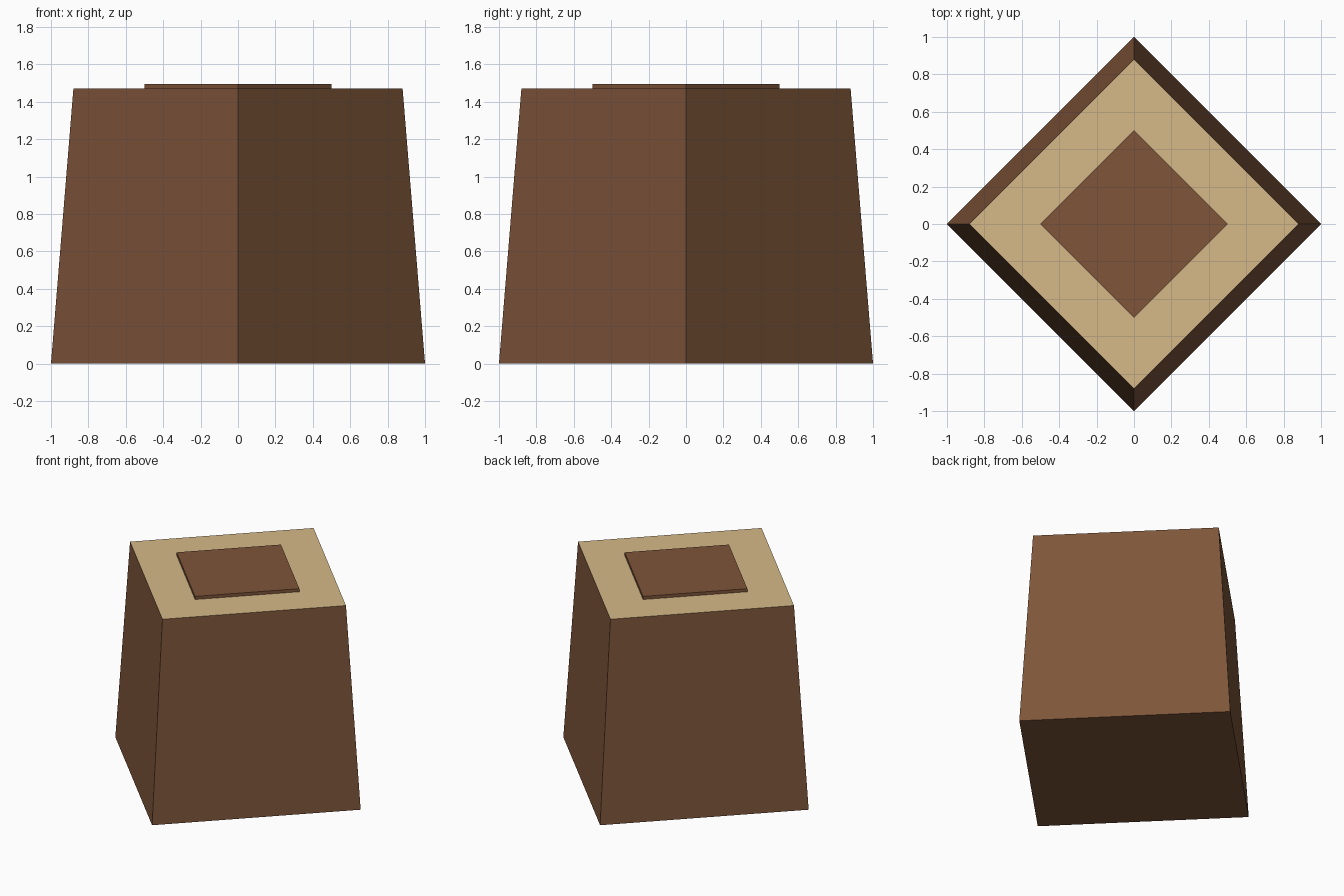
import bpy

if "Cube" in bpy.data.objects:
    bpy.data.objects.remove(bpy.data.objects["Cube"])


def material(name, color):
    mat = bpy.data.materials.new(name)
    mat.diffuse_color = (*color, 1.0)
    mat.use_nodes = True
    mat.node_tree.nodes["Principled BSDF"].inputs["Base Color"].default_value = mat.diffuse_color
    return mat


def four_sided(name, r_bottom, r_top, z_bottom, z_top, mats):
    """Square tapered block with its corners on the x and y axes."""
    bpy.ops.mesh.primitive_cone_add(
        vertices=4, radius1=r_bottom, radius2=r_top,
        depth=z_top - z_bottom, location=(0, 0, (z_bottom + z_top) / 2))
    obj = bpy.context.object
    obj.name = name
    for mat in mats:
        obj.data.materials.append(mat)
    return obj


bark = material("bark_brown", (0.209, 0.091, 0.042))
wood = material("cut_wood_tan", (0.672, 0.485, 0.250))

# Tapered trunk with a pale cut top
trunk = four_sided("stump_trunk", 1.0, 0.88, 0.0, 1.472, [bark, wood])
for face in trunk.data.polygons:
    face.material_index = 1 if face.normal.z > 0.9 else 0

# Thin dark heartwood plate on the cut top
four_sided("heartwood_plate", 0.5, 0.5, 1.47, 1.495, [bark])
